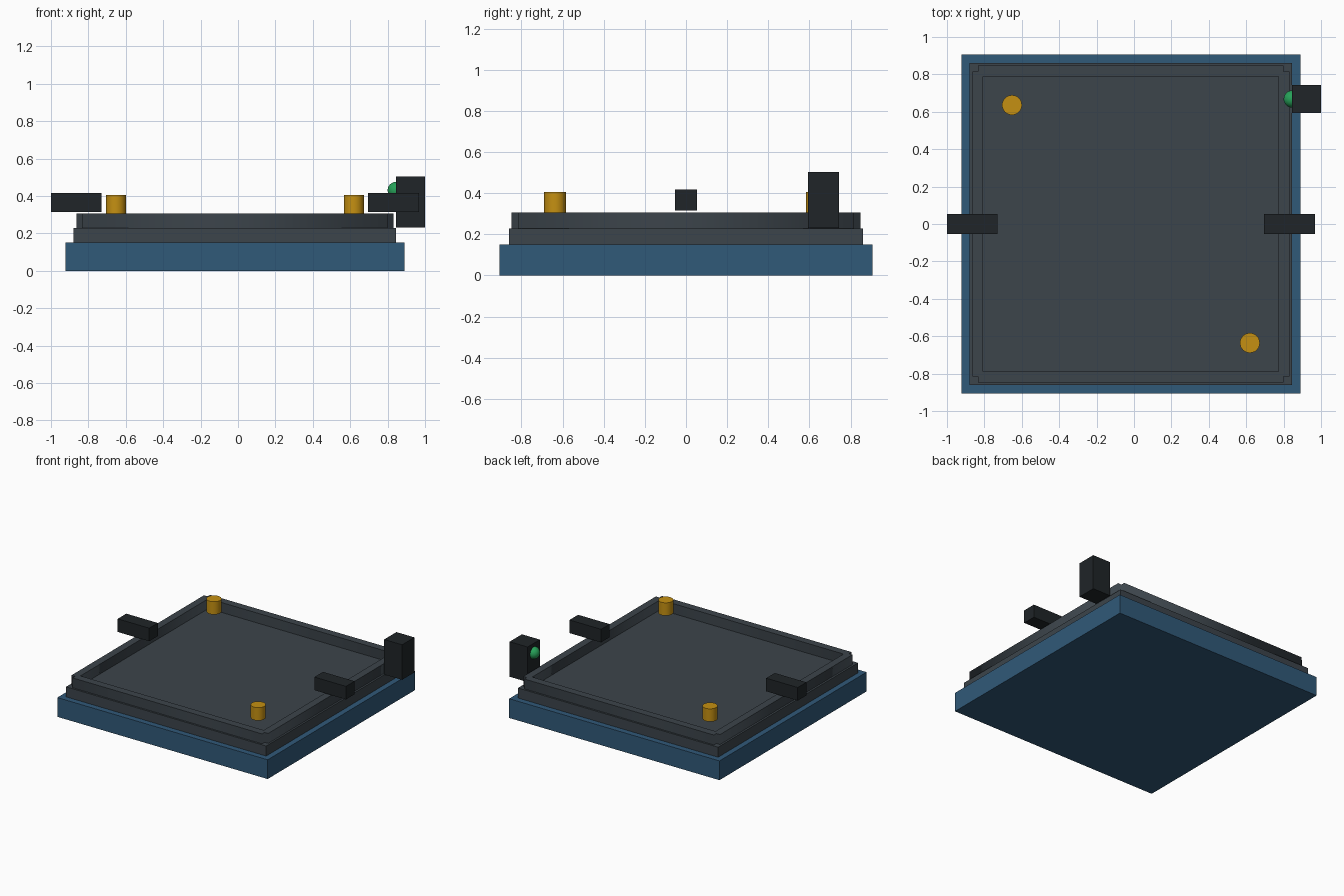
import bpy
from math import pi

if "Cube" in bpy.data.objects:
    bpy.data.objects.remove(bpy.data.objects["Cube"])


def material(name, rgb):
    m = bpy.data.materials.new(name)
    m.diffuse_color = (*rgb, 1)
    m.use_nodes = True
    m.node_tree.nodes["Principled BSDF"].inputs["Base Color"].default_value = m.diffuse_color
    return m


BLUE = material("blue", (0.03, 0.10, 0.19))
SLATE = material("slate", (0.045, 0.058, 0.07))
BLACK = material("black", (0.014, 0.018, 0.021))
GOLD = material("gold", (0.56, 0.28, 0.006))
GREEN = material("green", (0.02, 0.36, 0.10))


def finish(name, mat):
    ob = bpy.context.object
    ob.name = name
    ob.data.materials.append(mat)
    return ob


def box(name, x, y, z, mat):
    mid = [(a + b) / 2 for a, b in (x, y, z)]
    bpy.ops.mesh.primitive_cube_add(size=1, location=mid)
    ob = bpy.context.object
    ob.scale = [b - a for a, b in (x, y, z)]
    bpy.ops.object.transform_apply(location=False, rotation=False, scale=True)
    return finish(name, mat)


CX = -0.0165  # tray centre line

# Stepped base
box("base_plate", (-0.923, 0.89), (-0.906, 0.906), (0, 0.15), BLUE)
box("tray_floor", (-0.88, 0.846), (-0.861, 0.861), (0.15, 0.228), SLATE)

# Raised rim: notched outer outline with a rectangular opening
ox, oy, n = 0.848, 0.847, 0.031
outer = []
for sx, sy in ((1, 1), (-1, 1), (-1, -1), (1, -1)):
    notch = [(ox, oy - n), (ox - n, oy - n), (ox - n, oy)]
    if sx * sy < 0:
        notch.reverse()
    outer += [(sx * x, sy * y) for x, y in notch]
inner = [(0.79, 0.788), (-0.79, 0.788), (-0.79, -0.788), (0.79, -0.788)]
curve = bpy.data.curves.new("rim", "CURVE")
curve.dimensions, curve.fill_mode, curve.extrude = "2D", "BOTH", 0.0385
for loop in (outer, inner):
    sp = curve.splines.new("POLY")
    sp.points.add(len(loop) - 1)
    for p, (x, y) in zip(sp.points, loop):
        p.co = (x, y, 0, 1)
    sp.use_cyclic_u = True
rim = bpy.data.objects.new("tray_rim", curve)
rim.location = (CX, 0, 0.2665)
bpy.context.collection.objects.link(rim)
bpy.ops.object.select_all(action="DESELECT")
bpy.context.view_layer.objects.active = rim
rim.select_set(True)
bpy.ops.object.convert(target="MESH")
finish("tray_rim", SLATE)

# Locating pins on opposite corners
for i, s in enumerate((-1, 1)):
    bpy.ops.mesh.primitive_cylinder_add(vertices=32, radius=0.053, depth=0.1,
                                        location=(CX + s * 0.636, -s * 0.636, 0.355))
    finish(f"locating_pin_{i + 1}", GOLD)
    bpy.ops.object.shade_smooth_by_angle(angle=pi / 6)

# Side clamps and sensor housing
for i, s in enumerate((-1, 1)):
    c = CX + s * 0.848
    box(f"side_clamp_{i + 1}", (c - 0.136, c + 0.136), (-0.053, 0.053), (0.315, 0.417), BLACK)
box("sensor_housing", (0.845, 1.0), (0.593, 0.744), (0.23, 0.503), BLACK)

# Sensor lens
bpy.ops.mesh.primitive_uv_sphere_add(segments=32, ring_count=16, radius=0.046,
                                     location=(0.846, 0.668, 0.43))
finish("sensor_lens", GREEN)
bpy.ops.object.shade_smooth_by_angle(angle=pi / 6)
